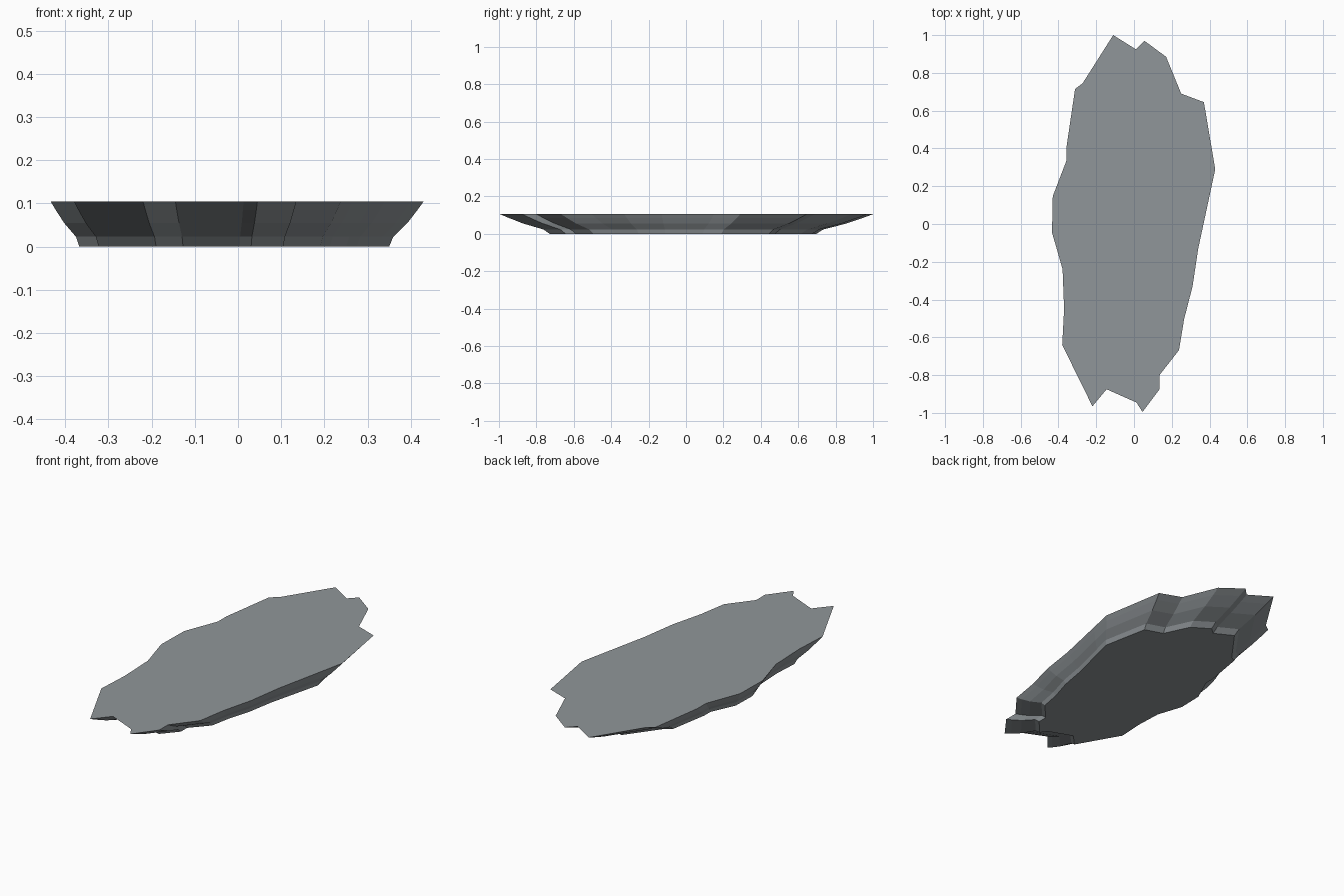
import bpy
import bmesh

if "Cube" in bpy.data.objects:
    bpy.data.objects.remove(bpy.data.objects["Cube"])

# Ragged top outline (x, y), clockwise from the back tip
OUTLINE = [
    (-0.11, 1.0), (0.01, 0.925), (0.055, 0.97), (0.17, 0.885), (0.25, 0.69),
    (0.37, 0.645), (0.43, 0.29), (0.40, 0.15), (0.34, -0.13), (0.31, -0.33),
    (0.265, -0.505), (0.238, -0.668), (0.135, -0.80), (0.135, -0.875),
    (0.045, -0.995), (0.013, -0.945), (-0.145, -0.875), (-0.22, -0.965),
    (-0.38, -0.64), (-0.37, -0.45), (-0.378, -0.24), (-0.434, -0.045),
    (-0.43, 0.147), (-0.357, 0.337), (-0.357, 0.41), (-0.312, 0.715),
    (-0.272, 0.745),
]
# Side profile: height and how far the ring has spread from base to rim
PROFILE = [(0.0, 0.0), (0.023, 0.12), (0.055, 0.53), (0.085, 0.82), (0.105, 1.0)]


def ring_point(x, y, spread):
    """Blend between the shrunken base outline and the full rim outline."""
    bx, by = 0.83 * x - 0.007, 0.715 * y - 0.018
    return bx + (x - bx) * spread, by + (y - by) * spread


stone = bpy.data.materials.new("blue grey stone")
stone.diffuse_color = (0.28, 0.305, 0.32, 1.0)
stone.use_nodes = True
stone.node_tree.nodes["Principled BSDF"].inputs["Base Color"].default_value = stone.diffuse_color

# Stone slab: stacked rings, bridged into an undercut edge
bm = bmesh.new()
rings = [[bm.verts.new((*ring_point(x, y, s), z)) for x, y in OUTLINE]
         for z, s in PROFILE]
n = len(OUTLINE)
for low, high in zip(rings, rings[1:]):
    for i in range(n):
        j = (i + 1) % n
        bm.faces.new((low[i], high[i], high[j], low[j]))

# Flat top and underside
bm.faces.new(rings[0])
bm.faces.new(rings[-1][::-1])
bmesh.ops.recalc_face_normals(bm, faces=bm.faces)

mesh = bpy.data.meshes.new("stone_slab")
bm.to_mesh(mesh)
bm.free()
mesh.materials.append(stone)
slab = bpy.data.objects.new("stone_slab", mesh)
bpy.context.collection.objects.link(slab)
